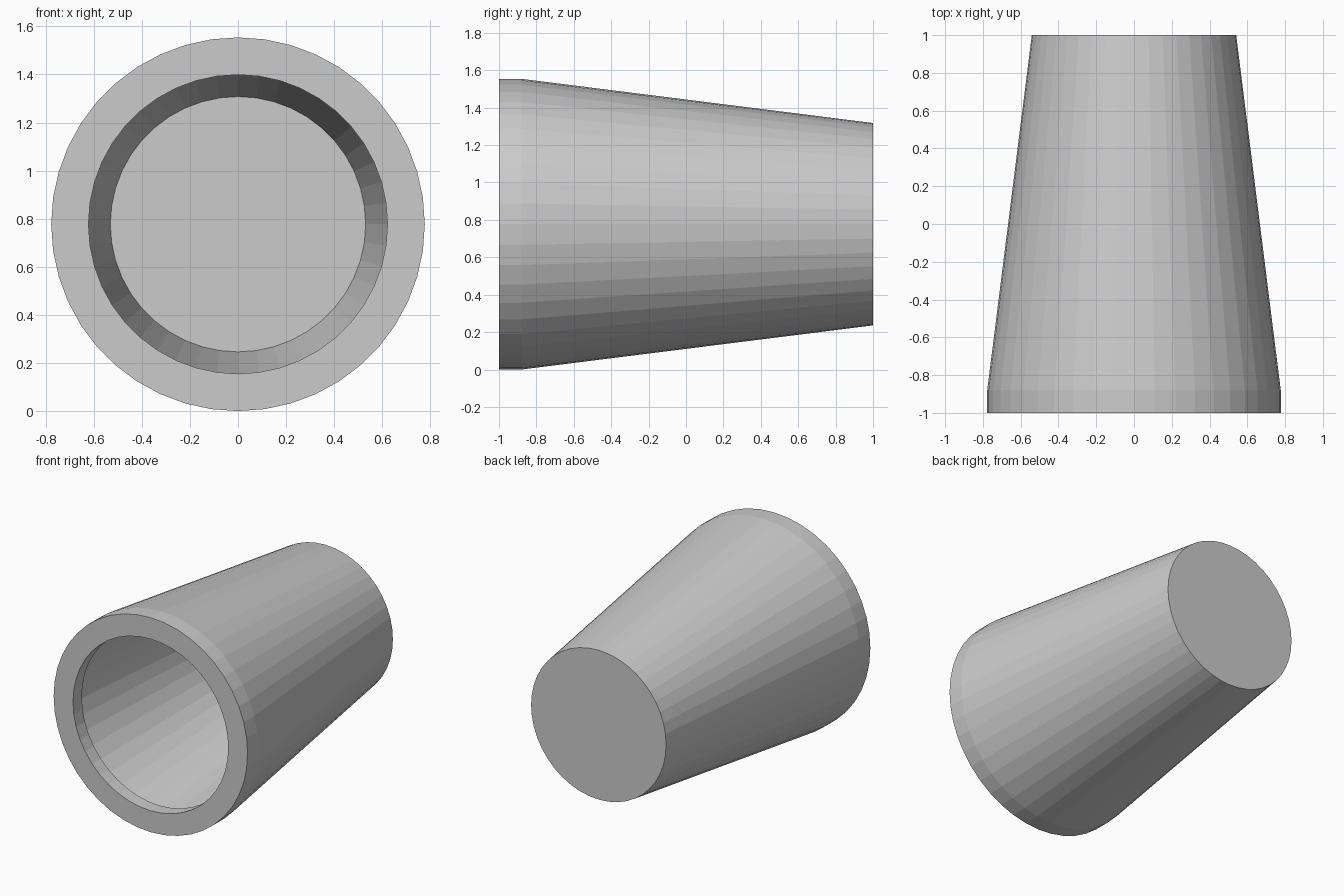
import bpy, bmesh, math

if "Cube" in bpy.data.objects:
    bpy.data.objects.remove(bpy.data.objects["Cube"])

SIDES = 44
AXIS_Z = 0.777


def lathe_y(name, profile, sides=SIDES):
    """Spin (radius, y) points around a horizontal axis; radius 0 makes a pole."""
    bm = bmesh.new()
    rings = []
    for r, y in profile:
        ring = []
        for i in range(sides):
            a = 2 * math.pi * i / sides
            ring.append(bm.verts.new((r * math.cos(a), y, AXIS_Z + r * math.sin(a))))
        rings.append(ring)
    for a, b in zip(rings, rings[1:]):
        for i in range(sides):
            j = (i + 1) % sides
            bm.faces.new((a[i], a[j], b[j], b[i]))
    # close the outer and inner floors with flat caps
    bm.faces.new(rings[0])
    bm.faces.new(rings[-1])
    bmesh.ops.recalc_face_normals(bm, faces=bm.faces)
    mesh = bpy.data.meshes.new(name)
    bm.to_mesh(mesh)
    bm.free()
    obj = bpy.data.objects.new(name, mesh)
    bpy.context.collection.objects.link(obj)
    return obj


# Tapered cup lying on its side: outer wall, thick front lip, hollow interior
lathe_y("tapered_cup", [
    (0.541, 1.0),      # outer edge of the closed end
    (0.777, -0.88),    # where the taper meets the rim band
    (0.777, -1.0),     # front rim, outer edge
    (0.622, -1.0),     # front rim, inner edge
    (0.622, -0.90),    # back of the lip
    (0.767, -0.88),    # undercut behind the lip
    (0.531, 0.99),     # inner floor
])
